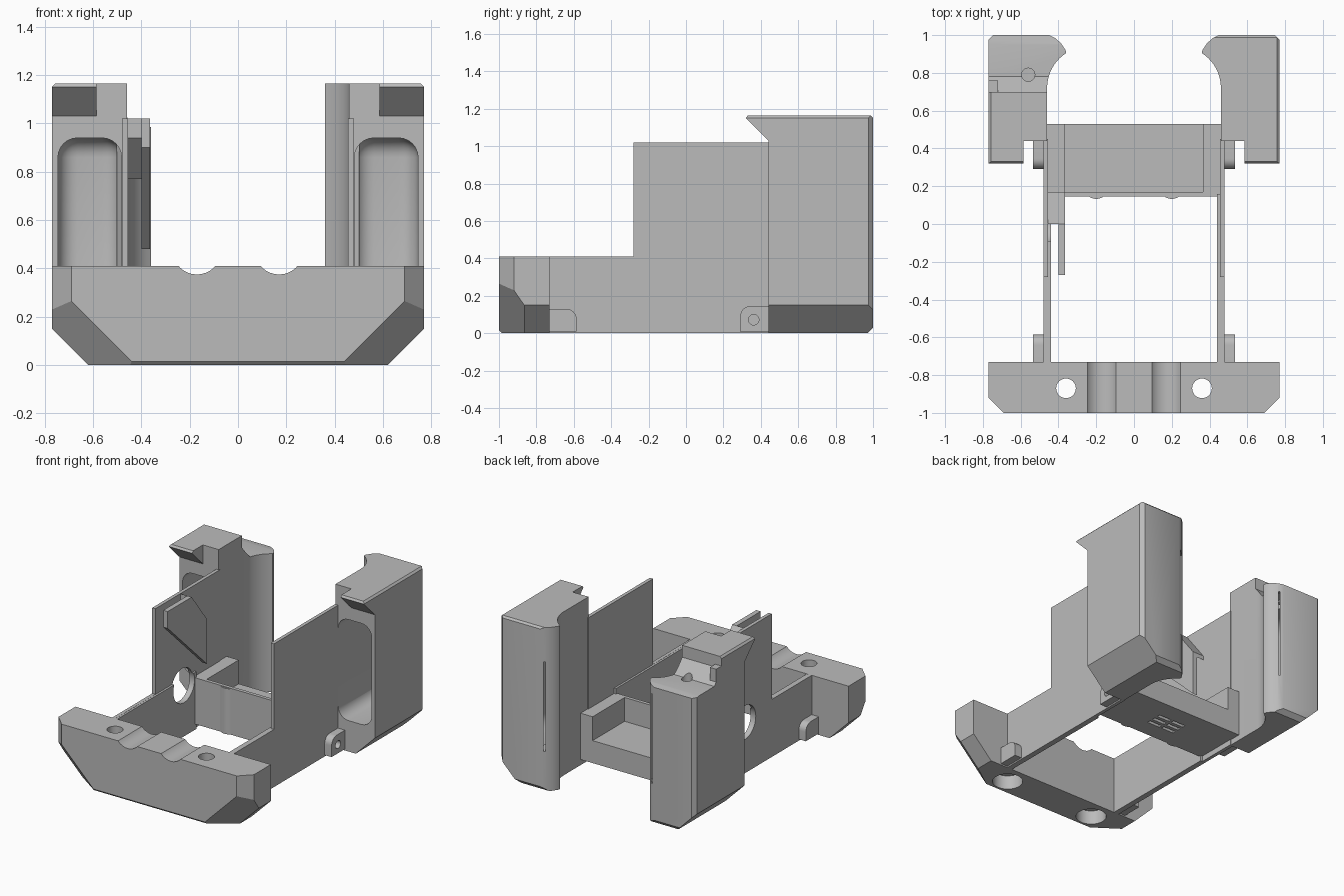
import bpy, bmesh, math
from mathutils import Vector

if "Cube" in bpy.data.objects:
    bpy.data.objects.remove(bpy.data.objects["Cube"], do_unlink=True)

grey = bpy.data.materials.new("plain grey")
grey.use_nodes = True
GREY = (0.5, 0.5, 0.5, 1)
grey.diffuse_color = GREY
grey.node_tree.nodes["Principled BSDF"].inputs["Base Color"].default_value = GREY
parts = []


def finish(name, bm, cutter=False):
    bmesh.ops.recalc_face_normals(bm, faces=bm.faces)
    me = bpy.data.meshes.new(name)
    bm.to_mesh(me)
    bm.free()
    ob = bpy.data.objects.new(name, me)
    bpy.context.collection.objects.link(ob)
    me.materials.append(grey)
    if cutter:
        ob.hide_render = True
    else:
        parts.append(ob)
    return ob


def prism(name, pts, axis, lo, hi, clips=(), cutter=False):
    """Extrude a 2D outline along an axis, then slice it with planes."""
    place = {"x": lambda u, v, w: (w, u, v),
             "y": lambda u, v, w: (u, w, v),
             "z": lambda u, v, w: (u, v, w)}[axis]
    bm = bmesh.new()
    face = bm.faces.new([bm.verts.new(place(u, v, lo)) for u, v in pts])
    out = bmesh.ops.extrude_face_region(bm, geom=[face])["geom"]
    move = Vector(place(0, 0, hi - lo))
    bmesh.ops.translate(bm, vec=move, verts=[g for g in out if isinstance(g, bmesh.types.BMVert)])
    for co, no in clips:
        geom = bm.verts[:] + bm.edges[:] + bm.faces[:]
        cut = bmesh.ops.bisect_plane(bm, geom=geom, plane_co=co, plane_no=no,
                                     clear_outer=True)["geom_cut"]
        edges = [g for g in cut if isinstance(g, bmesh.types.BMEdge)]
        if edges:
            bmesh.ops.edgeloop_fill(bm, edges=edges)
    return finish(name, bm, cutter)


def box(name, x, y, z, cutter=False, bevel=0):
    x, y = sorted(x), sorted(y)
    ob = prism(name, [(x[0], y[0]), (x[1], y[0]), (x[1], y[1]), (x[0], y[1])],
               "z", z[0], z[1], cutter=cutter)
    if bevel:
        bm = bmesh.new()
        bm.from_mesh(ob.data)
        bmesh.ops.bevel(bm, geom=bm.edges[:], offset=bevel, segments=6,
                        profile=0.5, affect="EDGES")
        bm.to_mesh(ob.data)
        bm.free()
    return ob


def arc(cx, cy, r, a0, a1, n):
    steps = [math.radians(a0 + (a1 - a0) * i / n) for i in range(n + 1)]
    return [(cx + r * math.cos(a), cy + r * math.sin(a)) for a in steps]


def rod(name, u, v, r, axis, lo, hi, cutter=True):
    return prism(name, arc(u, v, r, 0, 360, 32)[:-1], axis, lo, hi, cutter=cutter)


def carve(ob, cutters):
    bpy.context.view_layer.objects.active = ob
    for c in cutters:
        mod = ob.modifiers.new("cut", "BOOLEAN")
        mod.operation, mod.solver, mod.object = "DIFFERENCE", "EXACT", c
        bpy.ops.object.modifier_apply(modifier=mod.name)
        bpy.data.objects.remove(c, do_unlink=True)


# Front bumper with chamfered corners, cable grooves and screw holes
clips = [((0, -1, 0.015), (0, -1, -1))]
for s in (1, -1):
    clips += [((s * 0.69, -1, 0), (s, -1, 0)),
              ((s * 0.69, -1, 0.265), (s, -1.44, -1))]
bumper = prism("front_bumper", [(-0.77, 0.41), (-0.77, 0.15), (-0.62, 0), (0.62, 0),
                                (0.77, 0.15), (0.77, 0.41)], "y", -1, -0.73, clips)
cuts = []
for s in (1, -1):
    cuts += [rod("groove_cutter", s * 0.17, 0.475, 0.1, "y", -1.1, -0.6),
             rod("screw_cutter", s * 0.36, -0.87, 0.052, "z", -0.1, 0.6),
             rod("counterbore_cutter", s * 0.36, -0.87, 0.1, "z", -0.1, 0.1)]
carve(bumper, cuts)

# Parts found on both sides
for s, side in ((1, "left"), (-1, "right")):
    # Tall side wall with low front rail
    wall = prism(side + "_wall", [(-0.74, 0), (0.45, 0), (0.45, 1.02), (-0.28, 1.02),
                                  (-0.28, 0.41), (-0.74, 0.41)],
                 "x", s * 0.455, s * 0.48)
    liner = box(side + "_wall_liner", (s * 0.44, s * 0.456), (-0.74, 0.16), (0, 0.409))
    if s < 0:
        for ob in (wall, liner):
            carve(ob, [rod("port_cutter", 0.02, 0.36, 0.12, "x", -0.6, -0.4)])

    # Hinge lugs
    rear = [(0.45, 0.01), (0.45, 0.145)] + arc(0.345, 0.09, 0.055, 90, 180, 8) + [(0.29, 0.01)]
    lug = prism(side + "_rear_lug", rear, "x", s * 0.475, s * 0.535)
    carve(lug, [rod("pin_cutter", 0.362, 0.072, 0.028, "x", s * 0.49, s * 0.6)])
    front = [(-0.74, 0.01), (-0.585, 0.01)] + arc(-0.64, 0.075, 0.055, 0, 90, 8) + [(-0.74, 0.13)]
    prism(side + "_front_lug", front, "x", s * 0.475, s * 0.535)

    # Rear pillar: concave inner flank, chamfered foot
    plan = [(0.46, 0.44)] + arc(0.24, 0.72, 0.22, 0, 57, 10)
    plan += [(0.362, 0.92), (0.385, 0.955), (0.415, 0.983), (0.45, 1),
             (0.745, 1), (0.77, 0.975), (0.77, 0.44)]
    pillar = prism(side + "_pillar", [(s * u, v) for u, v in plan], "z", 0, 1.165,
                   [((s * 0.77, 0, 0.15), (s, 0, -1)),
                    ((0, 1, 0.03), (0, 1, -1)),
                    ((s * 0.77, 0, 1.152), (s, 0, 1)),
                    ((0, 1, 1.152), (0, 1, 1))])
    slot = [(0.5, 0.8), (0.45, 0.86), (0.376, 0.935), (0.425, 0.992), (0.5, 0.95)]
    cuts = [box("pocket_cutter", (s * 0.482, s * 0.745), (0.2, 0.96), (0.22, 0.94), True, 0.08),
            prism("slot_cutter", [(s * u, v) for u, v in slot], "z", 0.28, 0.92, cutter=True)]
    if s < 0:
        # Stepped recess on top of the right pillar
        step = [(0.7, 1.3), (0.7, 1.08), (0.78, 0.985), (0.95, 0.985), (1.1, 0.96), (1.1, 1.3)]
        cuts += [prism("step_cutter", step, "x", -0.9, -0.3, cutter=True),
                 rod("top_screw_cutter", -0.56, 0.79, 0.035, "z", 0.9, 1.3)]
    carve(pillar, cuts)

    # Overhanging beak at the pillar top
    prism(side + "_beak", [(0.46, 1.165), (0.33, 1.165), (0.32, 1.15), (0.44, 1.03), (0.46, 1.03)],
          "x", s * 0.585, s * 0.77, [((s * 0.77, 0, 1.152), (s, 0, 1))])

# Small post beside the top recess
box("recess_post", (-0.77, -0.72), (0.69, 0.76), (0.97, 1.1))

# Rear tray, open to the back, with underside vents
tray = box("rear_tray", (-0.46, 0.46), (0.145, 0.53), (0.04, 0.37))
cuts = [box("tray_cutter", (-0.365, 0.365), (0.17, 0.6), (0.2, 0.5), True)]
for i in range(3):
    for x in (-0.06, 0.06):
        y = 0.27 + i * 0.05
        cuts.append(box("vent_cutter", (x - 0.05, x + 0.05), (y, y + 0.025), (0, 0.07), True))
carve(tray, cuts)
for x in (-0.2, 0.2):
    bulge = [(x + u, v) for u, v in arc(0, 0.2, 0.067, 225, 315, 10)]
    prism("tray_bulge", bulge, "z", 0.04, 0.365)

# Guide plate and its sloped web beside the right wall
prism("guide_plate", [(-0.27, 1.02), (-0.27, 0.9), (0.17, 0.48), (0.17, 0.8), (0, 1.02)],
      "x", -0.4, -0.365)
prism("guide_web", [(0, 1.02), (0, 0.94), (0.17, 0.77), (0.17, 0.8)], "x", -0.458, -0.398)

# Smooth the curved faces, keep edges sharp
bpy.ops.object.select_all(action="DESELECT")
for ob in parts:
    ob.select_set(True)
bpy.context.view_layer.objects.active = parts[0]
bpy.ops.object.shade_smooth_by_angle(angle=math.radians(30))
